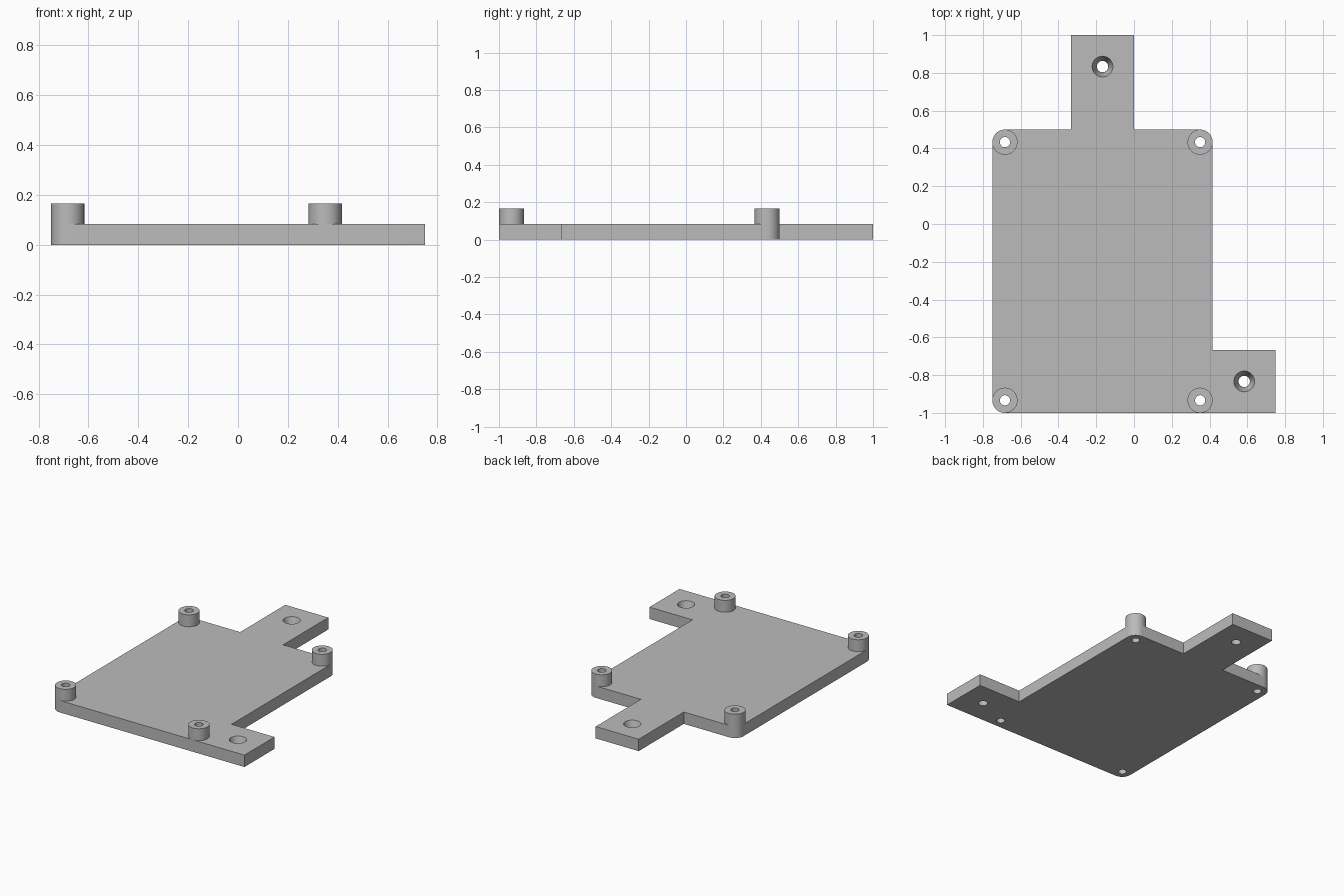
import bpy, bmesh, math

if "Cube" in bpy.data.objects:
    bpy.data.objects.remove(bpy.data.objects["Cube"], do_unlink=True)

T = 0.0833          # plate thickness
TOP = 0.1667        # top of the standoffs
R = 0.0667          # standoff and corner radius
HOLE = 0.027        # standoff bore radius
SEG = 48
POSTS = {"front_right": (-0.6833, -0.9333), "front_left": (0.35, -0.9333),
         "back_right": (-0.6833, 0.4333), "back_left": (0.35, 0.4333)}
TAB_HOLES = [(-0.1667, 0.8333), (0.5833, -0.8333)]

grey = bpy.data.materials.new("plain grey")
grey.diffuse_color = (0.5, 0.5, 0.5, 1)
grey.use_nodes = True
grey.node_tree.nodes["Principled BSDF"].inputs["Base Color"].default_value = (0.5, 0.5, 0.5, 1)


def make_object(name, bm):
    bmesh.ops.recalc_face_normals(bm, faces=bm.faces)
    mesh = bpy.data.meshes.new(name)
    bm.to_mesh(mesh)
    bm.free()
    mesh.materials.append(grey)
    obj = bpy.data.objects.new(name, mesh)
    bpy.context.collection.objects.link(obj)
    return obj


def select_only(obj):
    bpy.ops.object.select_all(action='DESELECT')
    obj.select_set(True)
    bpy.context.view_layer.objects.active = obj


def ring(bm, x, y, z, r):
    return [bm.verts.new((x + r * math.cos(2 * math.pi * i / SEG),
                          y + r * math.sin(2 * math.pi * i / SEG), z)) for i in range(SEG)]


def bridge(bm, a, b):
    for i in range(len(a)):
        j = (i + 1) % len(a)
        bm.faces.new((a[i], a[j], b[j], b[i]))


def corner(cx, cy, start):
    """Quarter circle, counter-clockwise from the start angle in degrees."""
    n = SEG // 4
    return [(cx + R * math.cos(math.radians(start + 90 * i / n)),
             cy + R * math.sin(math.radians(start + 90 * i / n))) for i in range(n + 1)]


# Base plate outline with two mounting tabs and three rounded corners
outline = (corner(*POSTS["front_right"], 180)
           + [(0.75, -1), (0.75, -0.6667), (0.4167, -0.6667)]
           + corner(*POSTS["back_left"], 0)
           + [(0, 0.5), (0, 1), (-0.3333, 1), (-0.3333, 0.5)]
           + corner(*POSTS["back_right"], 90))
bm = bmesh.new()
low = [bm.verts.new((x, y, 0)) for x, y in outline]
high = [bm.verts.new((x, y, T)) for x, y in outline]
bm.faces.new(low)
bm.faces.new(high)
bridge(bm, low, high)
plate = make_object("base_plate", bm)

# Cutter: straight bores under the standoffs, tapered holes in the tabs
bm = bmesh.new()
holes = [(p, HOLE, HOLE) for p in POSTS.values()] + [(p, 0.03, 0.055) for p in TAB_HOLES]
for (x, y), r0, r1 in holes:
    slope = (r1 - r0) / T
    a = ring(bm, x, y, -0.02, r0 - 0.02 * slope)
    b = ring(bm, x, y, T + 0.02, r1 + 0.02 * slope)
    bridge(bm, a, b)
    bm.faces.new(a)
    bm.faces.new(b)
cutter = make_object("hole_cutter", bm)
cutter.hide_render = True
mod = plate.modifiers.new("holes", 'BOOLEAN')
mod.operation = 'DIFFERENCE'
mod.solver = 'EXACT'
mod.object = cutter
select_only(plate)
bpy.ops.object.modifier_apply(modifier=mod.name)
bpy.data.objects.remove(cutter, do_unlink=True)
bpy.ops.object.shade_smooth_by_angle(angle=math.radians(30))

# Hollow standoffs at the four corners of the board area
for name, (x, y) in POSTS.items():
    bm = bmesh.new()
    loops = [ring(bm, x, y, z, r) for z, r in ((T, R), (TOP, R), (TOP, HOLE), (T, HOLE))]
    for i in range(4):
        bridge(bm, loops[i], loops[(i + 1) % 4])
    post = make_object(name + "_standoff", bm)
    select_only(post)
    bpy.ops.object.shade_smooth_by_angle(angle=math.radians(30))
